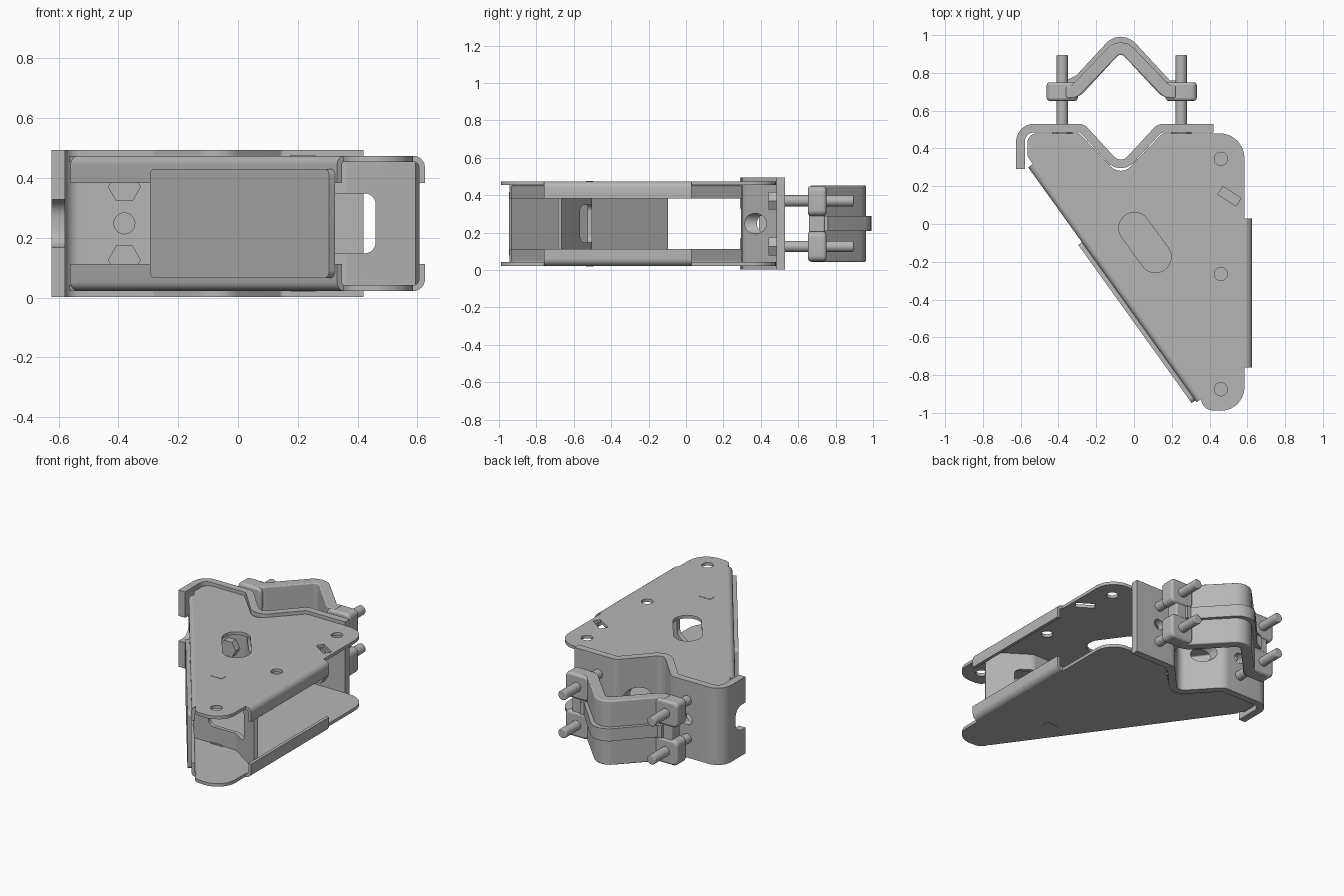
import bpy, bmesh, math
from mathutils import Matrix, Vector

cube = bpy.data.objects.get("Cube")
if cube:
    bpy.data.objects.remove(cube, do_unlink=True)

GREY = (0.47, 0.47, 0.47, 1)
steel = bpy.data.materials.new("galvanised grey")
steel.diffuse_color = GREY
steel.use_nodes = True
steel.node_tree.nodes["Principled BSDF"].inputs["Base Color"].default_value = GREY
MID = Matrix.Translation((0, 0, 0.248))
parts = []


def fillet(points, closed=True, steps=6):
    """Round the corners of (x, y[, radius]) points."""
    out, n = [], len(points)
    for i, p in enumerate(points):
        c, r = Vector(p[:2]), (p[2] if len(p) > 2 else 0)
        if r == 0 or (not closed and i in (0, n - 1)):
            out.append(c)
            continue
        a = (Vector(points[i - 1][:2]) - c).normalized()
        b = (Vector(points[(i + 1) % n][:2]) - c).normalized()
        half = a.angle(b) / 2
        centre = c + (a + b).normalized() * r / math.sin(half)
        start = c + a * r / math.tan(half) - centre
        end = c + b * r / math.tan(half) - centre
        for k in range(steps + 1):
            t = k / steps
            out.append(centre + (start * (1 - t) + end * t).normalized() * r)
    return out


def ribbon(points, thick):
    """Closed outline of a bent strip around a centre path."""
    path = fillet(points, closed=False)
    left, right = [], []
    for i, p in enumerate(path):
        d1 = (p - path[max(i - 1, 0)]).normalized()
        d2 = (path[min(i + 1, len(path) - 1)] - p).normalized()
        d = (d1 + d2).normalized()
        n = Vector((-d.y, d.x)) * thick / 2
        left.append(p + n)
        right.append(p - n)
    return left + right[::-1]


def prism(name, outline, lo, hi, frame=MID, bevel=0, helper=False):
    """Extrude an outline between two heights of a local frame."""
    bm = bmesh.new()
    face = bm.faces.new([bm.verts.new((p[0], p[1], lo)) for p in outline])
    side = bmesh.ops.extrude_face_region(bm, geom=[face])["geom"]
    bmesh.ops.translate(bm, vec=(0, 0, hi - lo),
                        verts=[v for v in side if isinstance(v, bmesh.types.BMVert)])
    bm.transform(frame)
    bmesh.ops.recalc_face_normals(bm, faces=bm.faces)
    mesh = bpy.data.meshes.new(name)
    bm.to_mesh(mesh)
    bm.free()
    obj = bpy.data.objects.new(name, mesh)
    bpy.context.collection.objects.link(obj)
    obj.hide_render = helper
    if not helper:
        mesh.materials.append(steel)
        parts.append(obj)
    if bevel:
        mod = obj.modifiers.new("bevel", "BEVEL")
        mod.width, mod.segments, mod.limit_method = bevel, 3, "ANGLE"
    return obj


def cut(obj, cutters):
    for c in cutters:
        bpy.context.view_layer.objects.active = obj
        mod = obj.modifiers.new("cut", "BOOLEAN")
        mod.operation, mod.object, mod.solver = "DIFFERENCE", c, "EXACT"
        bpy.ops.object.modifier_apply(modifier=mod.name)
        bpy.data.objects.remove(c, do_unlink=True)


def box_outline(cx, cy, length, width, angle=0, r=0):
    c, s = math.cos(math.radians(angle)), math.sin(math.radians(angle))
    pts = []
    for a, b in ((-1, -1), (1, -1), (1, 1), (-1, 1)):
        u, v = a * length / 2, b * width / 2
        pts.append((cx + u * c - v * s, cy + u * s + v * c, r))
    return fillet(pts)


def circle(cx, cy, r, sides=24):
    return [(cx + r * math.cos(2 * math.pi * k / sides),
             cy + r * math.sin(2 * math.pi * k / sides)) for k in range(sides)]


def axes(origin, u, v, w):
    m = Matrix((u, v, w)).transposed().to_4x4()
    m.translation = origin
    return m


# Frames: looking along y, along x, and along the slanted side
ALONG_Y = axes((0, 0, 0.248), (1, 0, 0), (0, 0, 1), (0, 1, 0))
ALONG_X = axes((0, 0, 0.248), (0, 1, 0), (0, 0, 1), (1, 0, 0))
CORNER = Vector((-0.56, 0.30, 0.248))
RUN = Vector((0.583, -0.813, 0)).normalized()
OUT = Vector((RUN.y, -RUN.x, 0))
UP = Vector((0, 0, 1))

PLATE = [(-0.536, 0.318), (-0.565, 0.36), (-0.565, 0.48, 0.05), (-0.29, 0.48, 0.03),
         (-0.07, 0.25, 0.07), (0.15, 0.48, 0.03), (0.585, 0.48, 0.13),
         (0.585, -0.995, 0.124), (0.375, -0.985, 0.06), (0.35, -0.92)]
BEND = [(-0.03, 0.216), (-0.01, 0.216, 0.019), (-0.01, 0.135)]
LIP = [(0.585, 0.216), (0.615, 0.216, 0.028), (0.615, 0.135)]

# Upper and lower plates with their folded edges
for side, sign in (("upper", 1), ("lower", -1)):
    flip = Matrix.Diagonal((1, 1, sign, 1))
    frame = MID @ flip
    plate = prism(side + "_plate", fillet(PLATE), 0.206, 0.226, frame)
    holes = [circle(0.46, y, 0.035) for y in (0.345, -0.265, -0.875)]
    holes.append(box_outline(0.058, -0.098, 0.355, 0.166, -54, 0.082))
    holes.append(box_outline(0.505, 0.147, 0.115, 0.05, -33))
    cut(plate, [prism("hole_cutter", h, 0.1, 0.3, frame, helper=True) for h in holes])
    prism(side + "_slanted_flange", ribbon(BEND, 0.02), 0, 1.53,
          MID @ flip @ MID.inverted() @ axes(CORNER, OUT, UP, RUN))
    prism(side + "_side_flange", ribbon(LIP, 0.02), -0.03, 0.76,
          MID @ flip @ axes((0, 0, 0), (1, 0, 0), UP, (0, -1, 0)))
    prism(side + "_locking_tab", box_outline(0.217, -0.515, 0.085, 0.04), 0.2, 0.228, frame)

# Cover plate on the slanted side
prism("slanted_cover", box_outline(1.003, 0, 1.03, 0.365, 0, 0.025), 0, 0.024,
      axes(CORNER, RUN, UP, OUT))

# Bent cross wall near the tip, with a window
wall = prism("cross_wall", ribbon([(0.05, -0.515), (0.36, -0.515, 0.05), (0.6, -0.675)], 0.025),
             -0.206, 0.206)
cut(wall, [prism("window_cutter", box_outline(0.31, 0, 0.3, 0.2, 0, 0.035),
                 -0.8, -0.3, ALONG_Y, helper=True)])

# V shaped mast saddle with a hooked end
saddle = prism("mast_saddle", ribbon([(-0.601, 0.29), (-0.601, 0.507, 0.07), (-0.275, 0.507, 0.04),
               (-0.07, 0.285, 0.07), (0.135, 0.507, 0.04), (0.42, 0.507)], 0.046), -0.246, 0.246)
cutters = [prism("notch_cutter", box_outline(0.29, 0, 0.2, 0.16, 0, 0.06),
                 -0.8, -0.5, ALONG_X, helper=True)]
for x, r in ((-0.38, 0.035), (0.25, 0.035), (-0.18, 0.055), (0.04, 0.055)):
    cutters.append(prism("hole_cutter", circle(x, 0, r), 0.2, 0.7, ALONG_Y, helper=True))
cut(saddle, cutters)

# Clamp: wide V strap with a central rib
prism("clamp_strap", ribbon([(-0.36, 0.70), (-0.315, 0.70, 0.04), (-0.07, 0.955, 0.06),
      (0.175, 0.70, 0.04), (0.22, 0.70)], 0.066), -0.205, 0.205, bevel=0.015)
prism("clamp_rib", ribbon([(-0.36, 0.715), (-0.31, 0.715, 0.04), (-0.07, 0.975, 0.06),
      (0.17, 0.715, 0.04), (0.22, 0.715)], 0.09), -0.04, 0.04, bevel=0.012)

# Clamp ears, threaded rods and bolt heads
for side, x, sign in (("right", -0.38, -1), ("left", 0.25, 1)):
    prism(side + "_ear_bridge", box_outline(x - sign * 0.02, 0.70, 0.12, 0.085),
          -0.1, 0.1, bevel=0.01)
    for level, z in (("lower", -0.122), ("upper", 0.122)):
        name = side + "_" + level
        prism(name + "_ear", box_outline(x, z, 0.165, 0.16, 0, 0.03), 0.652, 0.75,
              ALONG_Y, bevel=0.015)
        prism(name + "_rod", circle(x, z, 0.03), 0.46, 0.895, ALONG_Y, bevel=0.005)
        prism(name + "_bolt_head", circle(x, z, 0.055, 6), 0.44, 0.488, ALONG_Y)

# Smooth the bends while keeping sharp edges
for obj in bpy.context.view_layer.objects:
    obj.select_set(obj in parts)
bpy.context.view_layer.objects.active = parts[0]
bpy.ops.object.shade_smooth_by_angle(angle=math.radians(35))
